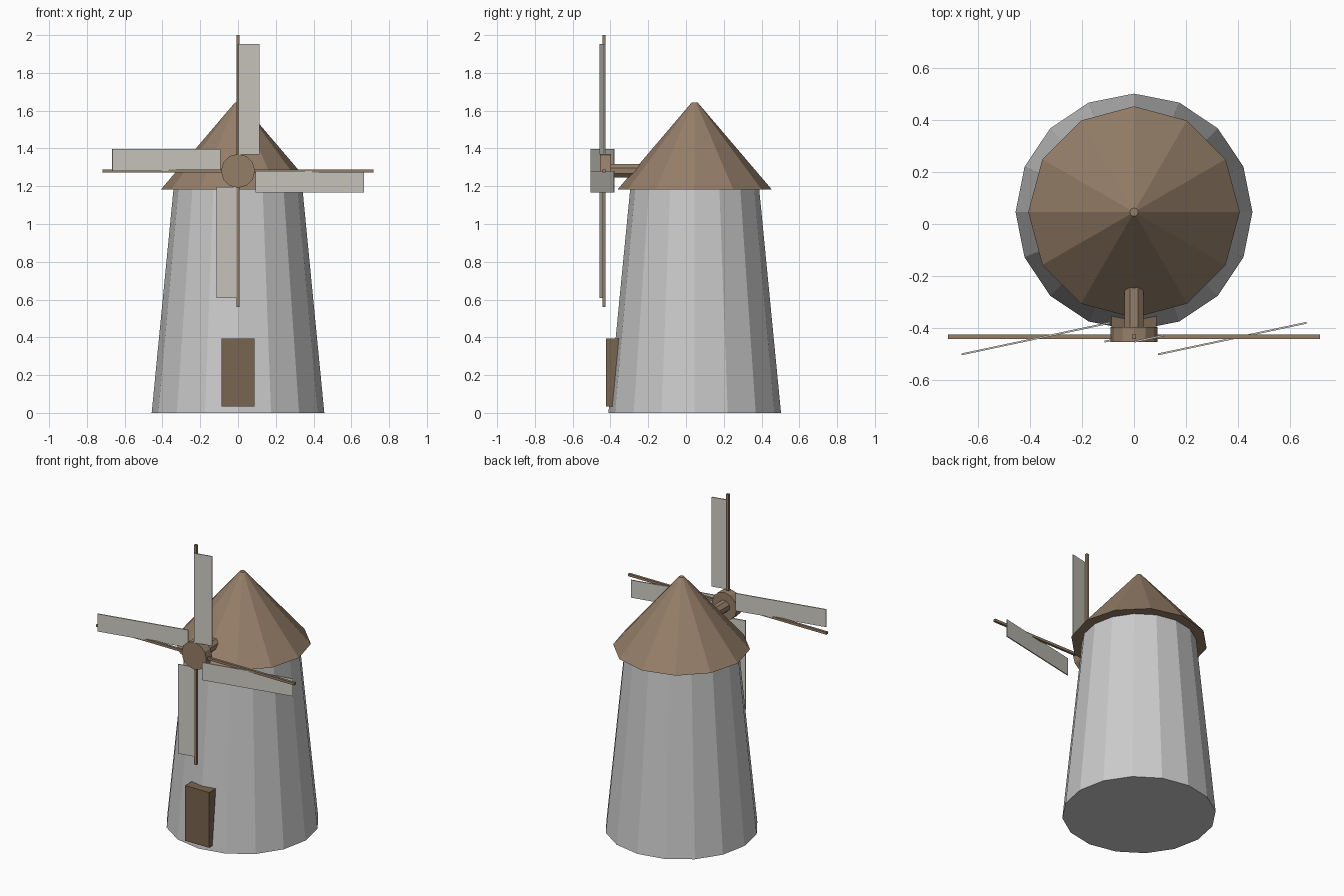
import bpy
from math import radians, pi
from mathutils import Matrix, Vector

if "Cube" in bpy.data.objects:
    bpy.data.objects.remove(bpy.data.objects["Cube"])

CY = 0.046                       # tower axis
HUB = Vector((0, -0.435, 1.281))  # centre of the sail cross


def material(name, rgb):
    m = bpy.data.materials.new(name)
    m.diffuse_color = (*rgb, 1)
    m.use_nodes = True
    m.node_tree.nodes["Principled BSDF"].inputs["Base Color"].default_value = m.diffuse_color
    return m


wood = material("wood", (0.30, 0.21, 0.14))
dark_wood = material("dark_wood", (0.19, 0.13, 0.08))
canvas = material("canvas", (0.62, 0.60, 0.54))


def finish(name, mat):
    o = bpy.context.object
    o.name = name
    if mat:
        o.data.materials.append(mat)
    return o


def cone(name, sides, r1, r2, z0, z1, mat=None):
    bpy.ops.mesh.primitive_cone_add(vertices=sides, radius1=r1, radius2=r2,
                                    depth=z1 - z0, location=(0, CY, (z0 + z1) / 2))
    return finish(name, mat)


def axle(name, sides, r, y0, y1, mat, turn=0.0):
    bpy.ops.mesh.primitive_cylinder_add(vertices=sides, radius=r, depth=y1 - y0,
                                        location=(0, (y0 + y1) / 2, HUB.z),
                                        rotation=(pi / 2, turn, 0))
    return finish(name, mat)


def box(name, size, loc, mat):
    bpy.ops.mesh.primitive_cube_add(size=1, location=loc)
    o = finish(name, mat)
    o.data.transform(Matrix.Diagonal((*size, 1)))
    return o


# tower, cap and door
cone("tower", 16, 0.457, 0.341, 0, 1.19)
cone("roof", 12, 0.408, 0.016, 1.183, 1.643, wood)
box("door", (0.175, 0.085, 0.362), (0, -0.3815, 0.214), dark_wood)

# windshaft and hub
axle("shaft", 8, 0.039, -0.42, -0.10, wood, pi / 8)
axle("hub", 12, 0.09, -0.456, -0.397, wood)

# two full-length spars
box("upright_spar", (0.016, 0.016, 1.44), HUB, wood)
box("level_spar", (1.436, 0.016, 0.016), HUB, wood)

# four sails, turned around the hub then all pitched about the vertical
for i, side in enumerate(("top", "right", "bottom", "left")):
    turn = Matrix.Rotation(i * pi / 2, 4, 'Y')
    pitch = Matrix.Rotation(radians(12), 4, 'Z')
    centre = HUB + Vector((0, -0.007, 0)) + turn @ Vector((0.058, 0, 0.379))
    sail = box(side + "_sail", (0.115, 0.007, 0.586), (0, 0, 0), canvas)
    sail.matrix_world = Matrix.Translation(centre) @ pitch @ turn
